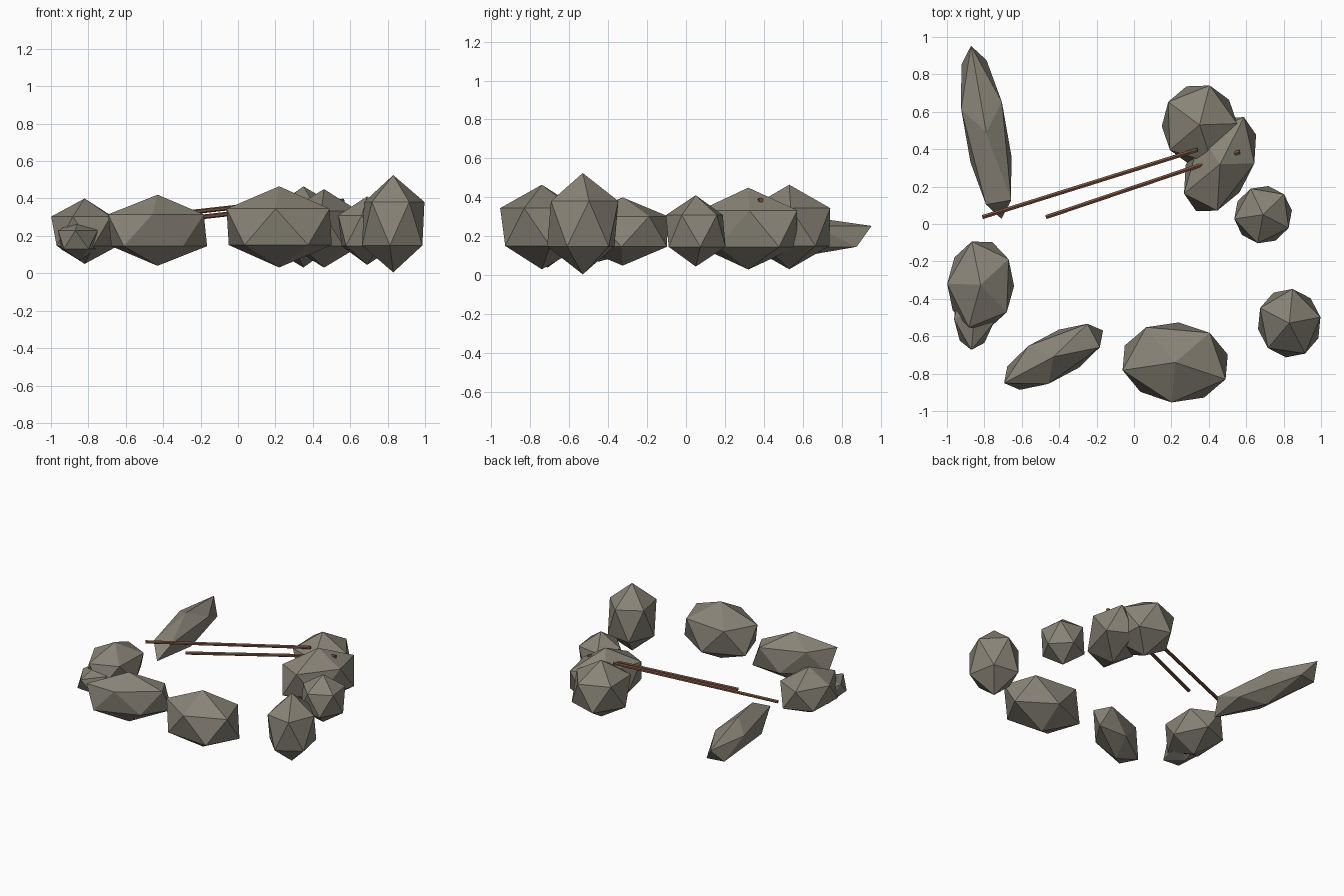
import bpy, math
from mathutils import Vector

if "Cube" in bpy.data.objects:
    bpy.data.objects.remove(bpy.data.objects["Cube"])


def material(name, rgb):
    m = bpy.data.materials.new(name)
    m.diffuse_color = (*rgb, 1)
    m.use_nodes = True
    m.node_tree.nodes["Principled BSDF"].inputs["Base Color"].default_value = m.diffuse_color
    return m


stone = material("grey stone", (0.25, 0.23, 0.185))
wood = material("brown wood", (0.19, 0.085, 0.05))

# Ring of stones: centre, half sizes, turn about z in degrees
rocks = [
    ((0.22, -0.74, 0.248), (0.24, 0.325, 0.217), -95),
    ((0.83, -0.53, 0.265), (0.19, 0.207, 0.26), 11),
    ((0.69, 0.05, 0.228), (0.175, 0.172, 0.183), 44),
    ((0.46, 0.32, 0.24), (0.315, 0.19, 0.21), 63),
    ((0.35, 0.53, 0.248), (0.225, 0.245, 0.217), 2),
    ((-0.79, 0.49, 0.20), (0.525, 0.13, 0.12), 100),
    ((-0.82, -0.325, 0.225), (0.20, 0.27, 0.175), 178),
    ((-0.85, -0.45, 0.18), (0.25, 0.125, 0.11), -95),
    ((-0.43, -0.71, 0.23), (0.335, 0.135, 0.19), 208),
]
for i, (centre, size, turn) in enumerate(rocks):
    bpy.ops.mesh.primitive_ico_sphere_add(
        subdivisions=1, radius=1, location=centre,
        rotation=(0, 0, math.radians(turn)))
    ob = bpy.context.object
    ob.name = f"stone_{i + 1}"
    ob.scale = size
    ob.data.materials.append(stone)

# Two thin sticks resting on the stones
sticks = [
    ((-0.81, 0.037, 0.265), (0.34, 0.397, 0.392)),
    ((-0.47, 0.037, 0.27), (0.565, 0.386, 0.387)),
]
for i, (a, b) in enumerate(sticks):
    a, b = Vector(a), Vector(b)
    bpy.ops.mesh.primitive_cylinder_add(
        vertices=6, radius=0.0125, depth=(b - a).length, location=(a + b) / 2)
    ob = bpy.context.object
    ob.name = f"stick_{i + 1}"
    ob.rotation_euler = (b - a).to_track_quat('Z', 'Y').to_euler()
    ob.data.materials.append(wood)
